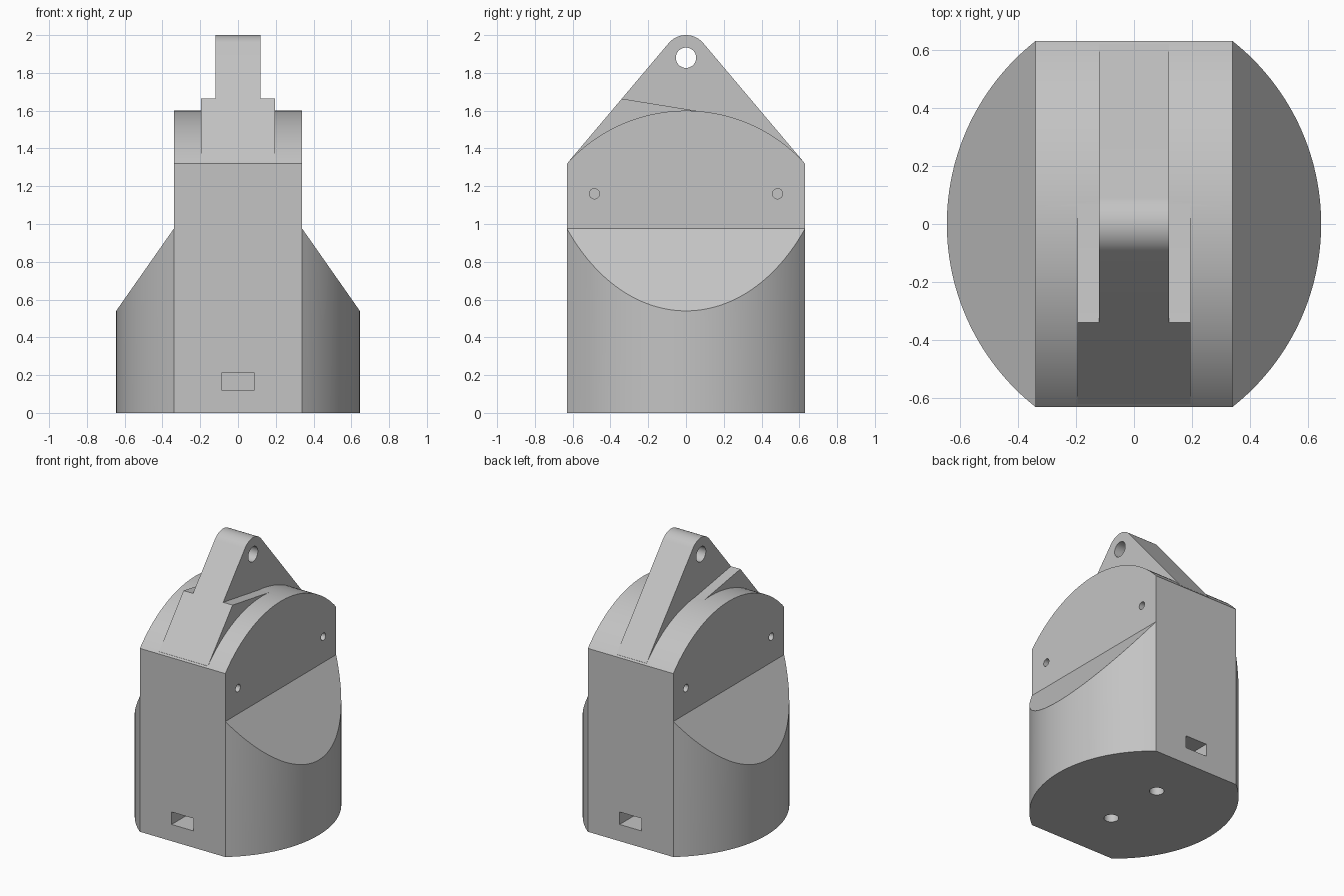
import bpy, bmesh, math
from mathutils import Vector

if "Cube" in bpy.data.objects:
    bpy.data.objects.remove(bpy.data.objects["Cube"])

grey = bpy.data.materials.new("light_grey")
grey.diffuse_color = (0.55, 0.55, 0.55, 1)
grey.use_nodes = True
grey.node_tree.nodes["Principled BSDF"].inputs["Base Color"].default_value = grey.diffuse_color


def prism(name, pts, axis, lo, hi):
    """Extrude a 2D outline along an axis (x: pts are y,z; y: x,z; z: x,y)."""
    place = {"x": lambda a, b, t: (t, a, b),
             "y": lambda a, b, t: (a, t, b),
             "z": lambda a, b, t: (a, b, t)}[axis]
    bm = bmesh.new()
    face = bm.faces.new([bm.verts.new(place(a, b, lo)) for a, b in pts])
    res = bmesh.ops.extrude_face_region(bm, geom=[face])
    verts = [v for v in res["geom"] if isinstance(v, bmesh.types.BMVert)]
    bmesh.ops.translate(bm, verts=verts, vec=Vector(place(0, 0, hi - lo)))
    bmesh.ops.recalc_face_normals(bm, faces=bm.faces)
    me = bpy.data.meshes.new(name)
    bm.to_mesh(me)
    bm.free()
    me.materials.append(grey)
    ob = bpy.data.objects.new(name, me)
    bpy.context.collection.objects.link(ob)
    return ob


def circle(a, b, r, n=32):
    return [(a + r * math.cos(2 * math.pi * i / n),
             b + r * math.sin(2 * math.pi * i / n)) for i in range(n)]


def combine(target, tool, op):
    """Apply a boolean and remove the tool."""
    bpy.context.view_layer.objects.active = target
    mod = target.modifiers.new("cut", "BOOLEAN")
    mod.operation, mod.object, mod.solver = op, tool, "EXACT"
    bpy.ops.object.modifier_apply(modifier=mod.name)
    bpy.data.objects.remove(tool)


W, D, BULGE = 0.34, 0.63, 0.645      # half slab width, half depth, half full width
SHOULDER, CROWN = 1.32, 1.60         # heights of slab edge and domed top

# Plan outline: flat front and back, curved sides
sag = BULGE - W
r = (D * D + sag * sag) / (2 * sag)
half = math.asin(D / r)
right = [(BULGE - r + r * math.cos(t), r * math.sin(t))
         for t in [half * (i / 24 - 1) for i in range(49)]]
plan = right + [(-x, -y) for x, y in right]
body = prism("body", plan, "z", 0, 1.8)

# Front silhouette: sloped shoulders up to the narrow slab
front = [(-0.7, -0.1), (0.7, -0.1), (0.7, 0.462), (BULGE, 0.54), (W, 0.975),
         (W, 1.9), (-W, 1.9), (-W, 0.975), (-BULGE, 0.54), (-0.7, 0.462)]
combine(body, prism("front_profile", front, "y", -1, 1), "INTERSECT")

# Side silhouette: domed top
rise = CROWN - SHOULDER
rt = (D * D + rise * rise) / (2 * rise)
dome = [(y, CROWN - rt + math.sqrt(rt * rt - y * y))
        for y in [D * i / 32 for i in range(35, -36, -1)]]
side = [(-0.8, -0.1), (0.8, -0.1), (0.8, 1.1)] + dome + [(-0.8, 1.1)]
combine(body, prism("side_profile", side, "x", -1, 1), "INTERSECT")

# Hanging lug: straight flanks tangent to a rounded eye
EYE_Z, EYE_R = 1.88, 0.12
dy, dz = D, SHOULDER - EYE_Z
tan = math.atan2(dz, dy) + math.acos(EYE_R / math.hypot(dy, dz))
arc = [(EYE_R * math.cos(t), EYE_Z + EYE_R * math.sin(t))
       for t in [tan + (math.pi - 2 * tan) * i / 24 for i in range(25)]]
slope = (arc[0][1] - SHOULDER) / (D - arc[0][0])


def flank(y):
    return (y, SHOULDER + slope * (D - abs(y)))


lug = [(-0.62, 1.2), (0.62, 1.2), flank(0.62)] + arc + [flank(-0.62)]
combine(body, prism("lug", lug, "x", -0.12, 0.12), "UNION")

# Wider support wedge on the front flank
wedge = [(-0.62, 1.2), (0.1, 1.2), (0.1, 1.592), flank(-0.34), flank(-0.62)]
combine(body, prism("wedge", wedge, "x", -0.195, 0.195), "UNION")

# Eye hole through the lug
combine(body, prism("eye", circle(0, EYE_Z, 0.054), "x", -1, 1), "DIFFERENCE")

for s in (-1, 1):
    # Rectangular pocket in front and back
    rect = [(-0.087, 0.12), (0.087, 0.12), (0.087, 0.21), (-0.087, 0.21)]
    lo, hi = sorted((s * 0.14, s * 0.8))
    combine(body, prism("pocket", rect, "y", lo, hi), "DIFFERENCE")
    # Bolt hole in the underside
    combine(body, prism("bolt", circle(0, s * 0.23, 0.048), "z", -0.1, 0.32),
            "DIFFERENCE")
    # Small blind pin holes on both cheeks
    for t in (-1, 1):
        lo, hi = sorted((s * 0.2, s * 0.5))
        combine(body, prism("pin", circle(t * 0.485, 1.16, 0.027, 24), "x", lo, hi),
                "DIFFERENCE")

bpy.ops.object.select_all(action="DESELECT")
body.select_set(True)
bpy.context.view_layer.objects.active = body
bpy.ops.object.shade_smooth_by_angle(angle=math.radians(20))
